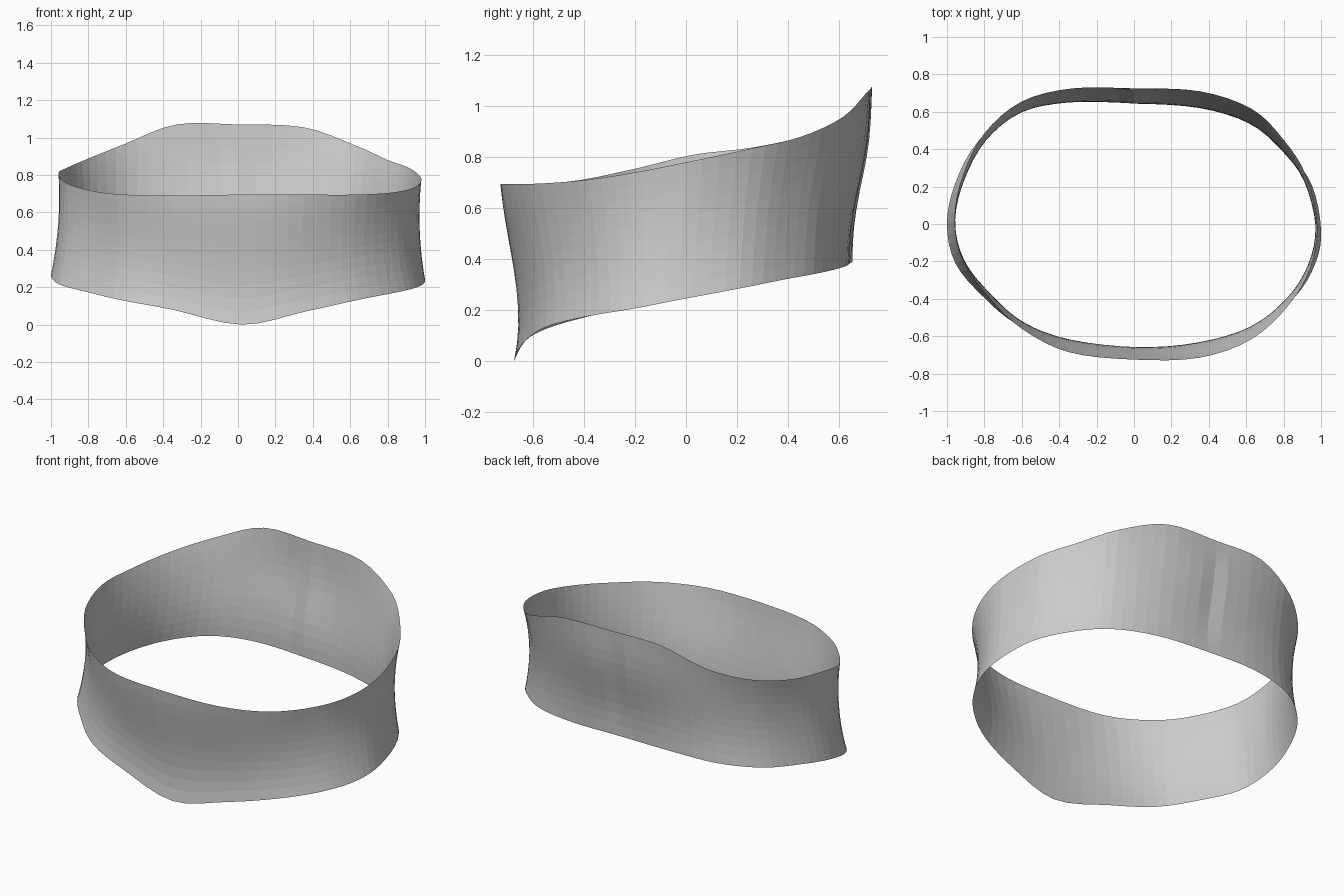
import bpy, bmesh, math
from mathutils import Vector

if "Cube" in bpy.data.objects:
    bpy.data.objects.remove(bpy.data.objects["Cube"])

# Matching control points of the two rims, counter-clockwise from the right side
TOP = [(.98, 0, .78), (.92, .26, .835), (.80, .45, .88), (.63, .615, .957),
       (.35, .71, 1.055), (0, .725, 1.07), (-.33, .725, 1.07), (-.60, .655, .968),
       (-.80, .485, .888), (-.915, .26, .838), (-.96, .03, .81), (-.918, -.19, .757),
       (-.77, -.40, .713), (-.60, -.56, .695), (-.35, -.685, .69), (0, -.725, .695),
       (.35, -.715, .695), (.63, -.615, .695), (.83, -.43, .707), (.945, -.23, .735)]
BOTTOM = [(1, -.03, .24), (.95, .21, .285), (.82, .385, .32), (.63, .535, .348),
          (.35, .62, .37), (0, .645, .385), (-.35, .65, .388), (-.63, .595, .367),
          (-.835, .44, .335), (-.955, .22, .305), (-1, 0, .265), (-.955, -.21, .215),
          (-.81, -.385, .175), (-.62, -.54, .13), (-.35, -.63, .08), (.02, -.675, 0),
          (.36, -.64, .07), (.65, -.55, .134), (.86, -.39, .175), (.97, -.21, .205)]
STEPS, ROWS = 4, 10


def closed_curve(points):
    """Catmull-Rom loop through the control points."""
    p = [Vector(q) for q in points]
    n, out = len(p), []
    for i in range(n):
        a, b, c, d = p[i - 1], p[i], p[(i + 1) % n], p[(i + 2) % n]
        for s in range(STEPS):
            t = s / STEPS
            out.append(0.5 * (2 * b + (c - a) * t + (2 * a - 5 * b + 4 * c - d) * t * t
                              + (3 * b - a - 3 * c + d) * t ** 3))
    return out


top, bottom = closed_curve(TOP), closed_curve(BOTTOM)
count = len(top)
bm = bmesh.new()
grid = []
for r in range(ROWS + 1):
    t = r / ROWS
    row = []
    for lo, hi in zip(bottom, top):
        p = lo.lerp(hi, t)
        out = Vector((p.x, p.y, 0)).normalized()
        back, front = max(0.0, out.y) ** 4, max(0.0, -out.y) ** 2
        side = 1 - back - front
        diagonal = abs(2 * out.x * out.y)
        # Waist: even pinch on the sides, low pinch in front, S-shaped wall at the back
        p -= out * side * (.018 + .018 * diagonal) * 4 * t * (1 - t)
        p -= out * front * .21 * t * (1 - t) ** 2
        p += out * back * (.008 * math.sin(math.pi * t) ** 2 - .011 * math.sin(2 * math.pi * t))
        # Vertical crease in the middle of the back
        if p.y > 0:
            p.y -= .015 * math.exp(-((p.x - .02) / .05) ** 2) * math.sin(math.pi * t)
        row.append(bm.verts.new(p))
    grid.append(row)

# Single-sheet wall with open rims
for r in range(ROWS):
    for c in range(count):
        d = (c + 1) % count
        bm.faces.new((grid[r][c], grid[r][d], grid[r + 1][d], grid[r + 1][c]))

mesh = bpy.data.meshes.new("fabric_band")
bm.to_mesh(mesh)
bm.free()
band = bpy.data.objects.new("fabric_band", mesh)
bpy.context.collection.objects.link(band)
